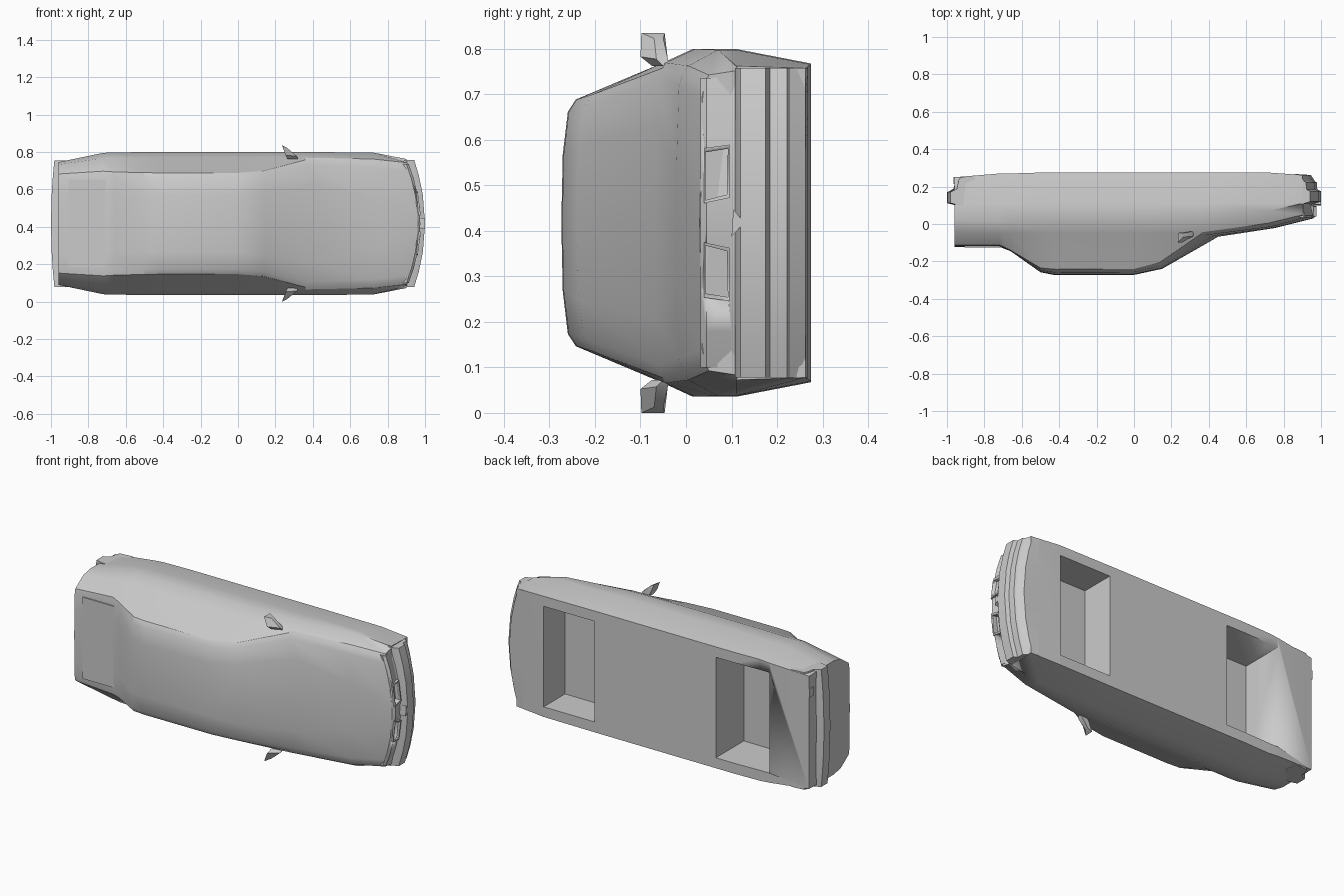
import bpy, bmesh, math

if "Cube" in bpy.data.objects:
    bpy.data.objects.remove(bpy.data.objects["Cube"])

ZC = 0.4175   # car lies on its side: roof faces -y, nose faces +x, width runs along z


def make(name, bm, angle=28):
    bmesh.ops.recalc_face_normals(bm, faces=bm.faces[:])
    me = bpy.data.meshes.new(name)
    bm.to_mesh(me)
    bm.free()
    ob = bpy.data.objects.new(name, me)
    bpy.context.collection.objects.link(ob)
    bpy.context.view_layer.objects.active = ob
    bpy.ops.object.select_all(action='DESELECT')
    ob.select_set(True)
    bpy.ops.object.shade_smooth_by_angle(angle=math.radians(angle))
    return ob


def loft(name, rings, angle=28):
    bm = bmesh.new()
    vs = [[bm.verts.new(p) for p in r] for r in rings]
    n = len(vs[0])
    for a, b in zip(vs, vs[1:]):
        for i in range(n):
            j = (i + 1) % n
            bm.faces.new((a[i], a[j], b[j], b[i]))
    bm.faces.new(vs[0])
    bm.faces.new(vs[-1])
    return make(name, bm, angle)


def box(name, x0, x1, y0, y1, z0, z1):
    return loft(name, [[(x, y0, z0), (x, y1, z0), (x, y1, z1), (x, y0, z1)]
                       for x in (x0, x1)])


def cut(target, cutter):
    m = target.modifiers.new("cut", 'BOOLEAN')
    m.operation = 'DIFFERENCE'
    m.solver = 'EXACT'
    m.object = cutter
    bpy.context.view_layer.objects.active = target
    bpy.ops.object.modifier_apply(modifier=m.name)
    bpy.data.objects.remove(cutter)


# Body stations: x, floor y, floor w, max w, belt y, belt w, roof-edge y, w, crease w, centre y, bow
stations = [
    (-0.96, .250, .325, .328, -.04, .315, -.112, .265, .15, -.122, 0),
    (-0.72, .270, .345, .378, -.05, .350, -.112, .280, .15, -.122, 0),
    (-0.66, .270, .350, .380, -.05, .352, -.140, .276, .15, -.145, 0),
    (-0.50, .275, .350, .382, -.05, .352, -.235, .272, .15, -.258, 0),
    (-0.42, .275, .350, .382, -.05, .352, -.242, .271, .15, -.274, 0),
    (0.00, .275, .350, .382, -.05, .352, -.240, .271, .15, -.272, 0),
    (0.13, .275, .350, .382, -.05, .352, -.205, .282, .17, -.240, .02),
    (0.36, .275, .350, .382, -.045, .352, -.052, .340, .21, -.068, .09),
    (0.72, .275, .348, .380, .005, .345, -.008, .325, .135, -.022, .03),
    (0.90, .262, .340, .345, .050, .325, .042, .305, .06, .030, .06),
]


def section(x, yb, wb, wm, yB, wB, yT, wT, wc, yc, bow):
    half = [(yb, wb), (.11, wm), (yB + .065, wm if x < .8 else .335), (yB, wB), (yT, wT),
            (yT + .55 * (yc - yT), wT - .027), (yT + .9 * (yc - yT), wc)]
    pts = half + [(yc, 0)] + [(y, -w) for y, w in reversed(half)]
    return [(x + bow * max(0, 1 - (w / .34) ** 2), y, ZC + w) for y, w in pts]


body = loft("car_body", [section(*s) for s in stations])

# Open wheel wells in the underside
for x0, x1, depth in ((.39, .716, .08), (-.722, -.383, .02)):
    cut(body, box("well_cutter", x0, x1, depth, .4, ZC - .29, ZC + .29))


# Bowed bars across the nose and tail
def bar(name, profile, w, bow):
    rings = []
    for f in (-1, -.75, -.45, 0, .45, .75, 1):
        off = bow * f * f
        rings.append([(x - (off if abs(x) > .9 else 0), y, ZC + w * f) for x, y in profile])
    return loft(name, rings, 20)


bar("front_bumper", [(.85, .108), (.965, .108), (1.0, .12), (1.0, .175), (.98, .185),
                     (.978, .222), (.968, .228), (.945, .262), (.85, .268)], .34, .058)
bar("rear_bumper", [(-.85, .1), (-.955, .1), (-1.0, .112), (-1.0, .17), (-.965, .188),
                    (-.955, .235), (-.945, .25), (-.85, .258)], .338, -.018)
fascia = bar("front_fascia", [(.85, .05), (.962, .032), (.975, .045), (.962, .1),
                              (.966, .112), (.85, .112)], .318, .062)

# Twin grille openings with raised surrounds
for s in (-1, 1):
    quad = [(.043, .05), (.043, .155), (.092, .163), (.09, .062)]
    grow = [(.039, .043), (.039, .164), (.096, .172), (.096, .055)]
    ring = lambda q, d: [(d - .6 * w * w, y, ZC + s * w) for y, w in q]
    cut(fascia, loft("grille_cutter", [ring(quad, .945), ring(quad, 1.02)]))
    frame = loft("grille_frame", [ring(grow, .95), ring(grow, .978)])
    cut(frame, loft("frame_cutter", [ring(quad, .9), ring(quad, 1.05)]))

# Pointed centre of the bumper top
loft("nose_point", [[(x, .1, ZC - .03), (x, .104, ZC + .03), (x, .128, ZC)]
                    for x in (.95, 1.0)])

# Raised deck panel on the tail
box("boot_panel", -.905, -.70, -.125, -.10, ZC - .235, ZC + .235)

# Door mirrors
for side, s in (("upper", 1), ("lower", -1)):
    inner = [(.265, -.075, .345), (.32, -.05, .345), (.32, -.04, .345), (.275, -.045, .345)]
    mid = [(.255, -.1, .365), (.315, -.065, .36), (.31, -.04, .36), (.26, -.045, .365)]
    outer = [(.235, -.098, .4175), (.262, -.07, .405), (.262, -.05, .405), (.237, -.047, .4175)]
    loft(side + "_mirror", [[(x, y, ZC + s * w) for x, y, w in r]
                            for r in (inner, mid, outer)])

# Exhaust tip under the tail
box("exhaust", -.965, -.86, .215, .25, .62, .67)
